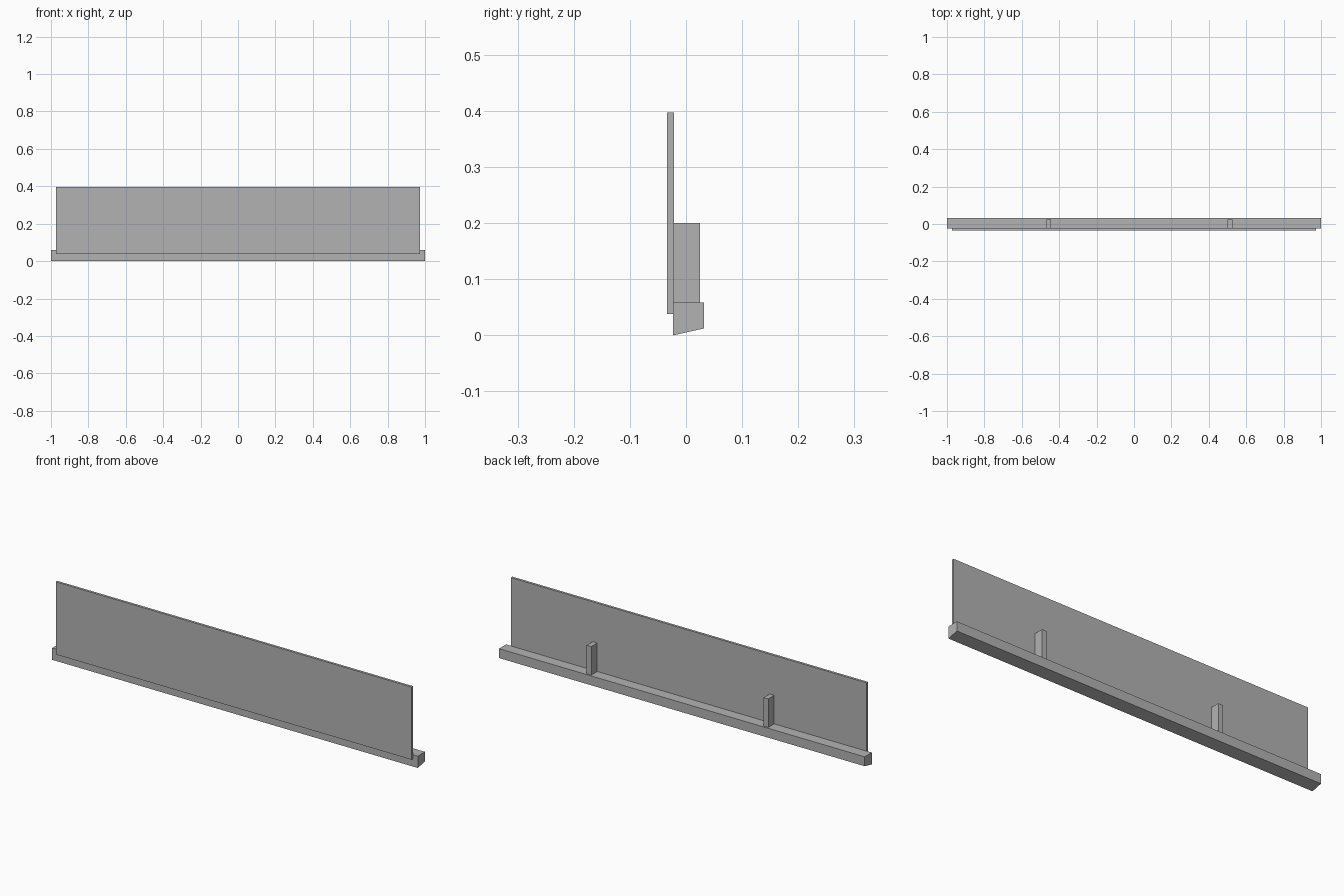
import bpy

default = bpy.data.objects.get("Cube")
if default:
    bpy.data.objects.remove(default, do_unlink=True)

# Single plain grey finish
GREY = (0.45, 0.45, 0.45, 1.0)
grey = bpy.data.materials.new("plain grey")
grey.use_nodes = True
grey.diffuse_color = GREY
grey.node_tree.nodes["Principled BSDF"].inputs["Base Color"].default_value = GREY


def extrude_profile(name, x0, x1, profile):
    """Solid made by sweeping a (y, z) side profile from x0 to x1."""
    n = len(profile)
    verts = [(x, y, z) for x in (x0, x1) for y, z in profile]
    faces = [tuple(reversed(range(n))), tuple(range(n, 2 * n))]
    faces += [(i, (i + 1) % n, (i + 1) % n + n, i + n) for i in range(n)]
    mesh = bpy.data.meshes.new(name)
    mesh.from_pydata(verts, [], faces)
    mesh.materials.append(grey)
    obj = bpy.data.objects.new(name, mesh)
    bpy.context.collection.objects.link(obj)
    return obj


def box_profile(y0, y1, z0, z1):
    return [(y0, z0), (y1, z0), (y1, z1), (y0, z1)]


# Long base rail with an underside that slopes up to the back
extrude_profile("base_rail", -1, 1,
                [(-0.023, 0), (0.0325, 0.0125), (0.0325, 0.059), (-0.023, 0.059)])

# Thin upright board on the front of the rail
extrude_profile("front_panel", -0.973, 0.973,
                box_profile(-0.0335, -0.0214, 0.038, 0.397))

# Two short posts bracing the board from behind
for name, x in (("right_post", -0.455), ("left_post", 0.513)):
    extrude_profile(name, x - 0.0125, x + 0.0125,
                    box_profile(-0.0214, 0.025, 0.059, 0.2))
